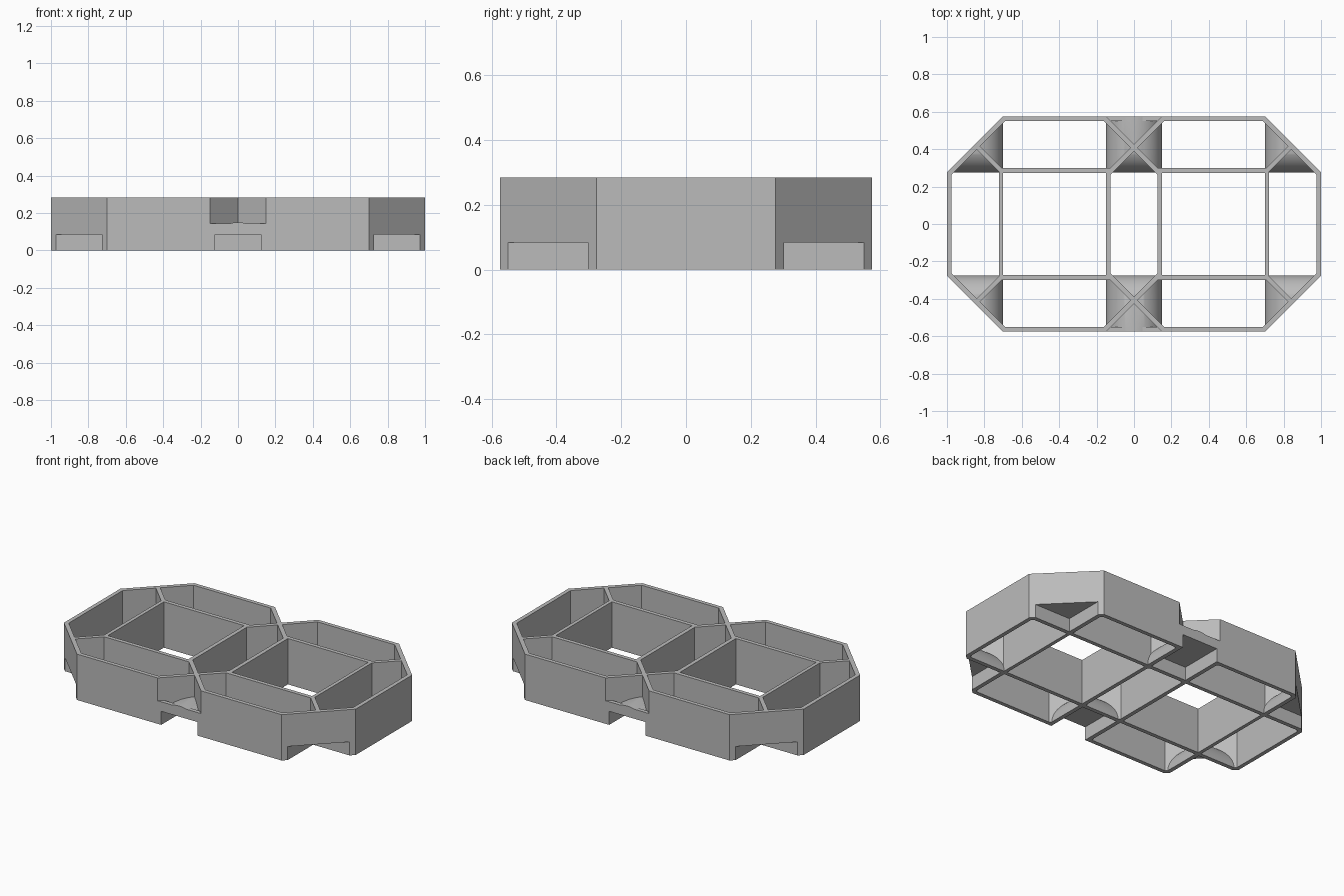
import bpy
import bmesh
import math
from mathutils import Matrix, Vector

if "Cube" in bpy.data.objects:
    bpy.data.objects.remove(bpy.data.objects["Cube"], do_unlink=True)

H = 0.284            # overall height
T = 0.025            # wall thickness
CX = 0.425           # centre of each octagon in x
A = 0.575            # octagon half width
S = 0.276            # half length of the octagon's straight sides
BAY = 0.425          # y centre of the bays
R = 0.15             # bay vault radius

grey = bpy.data.materials.new("plain grey")
grey.use_nodes = True
grey.diffuse_color = (0.5, 0.5, 0.5, 1)
grey.node_tree.nodes["Principled BSDF"].inputs["Base Color"].default_value = (0.5, 0.5, 0.5, 1)


def make(name, bm):
    bmesh.ops.recalc_face_normals(bm, faces=bm.faces)
    mesh = bpy.data.meshes.new(name)
    bm.to_mesh(mesh)
    bm.free()
    mesh.materials.append(grey)
    ob = bpy.data.objects.new(name, mesh)
    bpy.context.collection.objects.link(ob)
    return ob


def add_box(bm, lo, hi, turn=0.0):
    lo, hi = Vector(lo), Vector(hi)
    m = (Matrix.Translation((lo + hi) / 2) @ Matrix.Rotation(turn, 4, 'Z')
         @ Matrix.Diagonal((*(hi - lo), 1)))
    bmesh.ops.create_cube(bm, size=1, matrix=m)


def prism(name, points, direction):
    bm = bmesh.new()
    face = bm.faces.new([bm.verts.new(p) for p in points])
    ext = bmesh.ops.extrude_face_region(bm, geom=[face])
    moved = [g for g in ext["geom"] if isinstance(g, bmesh.types.BMVert)]
    bmesh.ops.translate(bm, verts=moved, vec=direction)
    return make(name, bm)


def combine(ob, other, operation, discard=False):
    mod = ob.modifiers.new("cut", 'BOOLEAN')
    mod.operation = operation
    mod.solver = 'EXACT'
    mod.object = other
    bpy.context.view_layer.objects.active = ob
    bpy.ops.object.modifier_apply(modifier=mod.name)
    if discard:
        bpy.data.objects.remove(other, do_unlink=True)


def octagon(cx, scale=1.0):
    a, s = A * scale, S * scale
    corners = [(a, -s), (a, s), (s, a), (-s, a), (-a, s), (-a, -s), (-s, -a), (s, -a)]
    return [(cx + x, y) for x, y in corners]


# Cutters for the low openings under the six bays
bays = [(x, side) for x in (-1 + R, 0, 1 - R) for side in (-1, 1)]
bm = bmesh.new()
for x, side in bays:
    y0, y1 = sorted((side * (BAY - 0.124), side * (BAY + 0.3)))
    add_box(bm, (x - 0.124, y0, -0.1), (x + 0.124, y1, 0.084))
openings = make("opening_cutter", bm)

# Two overlapping octagonal rings
for label, side in (("right", -1), ("left", 1)):
    bm = bmesh.new()
    loops = [[bm.verts.new((x, y, z)) for x, y in octagon(side * CX, k)]
             for k, z in ((1, 0), (1, H), (1 - T / A, H), (1 - T / A, 0))]
    for j in range(4):
        p, q = loops[j], loops[(j + 1) % 4]
        for i in range(8):
            n = (i + 1) % 8
            bm.faces.new((p[i], p[n], q[n], q[i]))
    ring = make(label + "_octagon_wall", bm)
    combine(ring, openings, 'DIFFERENCE')

    # Inner partitions around the square cell
    bm = bmesh.new()
    for y in (-1, 1):
        y0, y1 = sorted((y * (S - 0.002), y * (S - 0.002 + T)))
        x0, x1 = sorted((side * 0.128, side * 0.715))
        add_box(bm, (x0, y0, 0), (x1, y1, H))
    x0, x1 = sorted((side * 0.7, side * 0.722))
    add_box(bm, (x0, -S - 0.01, 0), (x1, S + 0.01, H))
    make(label + "_partitions", bm)

    # Radial ribs from the square cell to the slanted walls
    bm = bmesh.new()
    for y in (-1, 1):
        c = Vector((side * 0.777, y * 0.351, H / 2))
        half = Vector((0.1, T / 2, H / 2))
        add_box(bm, c - half, c + half, math.radians(45 * side * y))
    ribs = make(label + "_corner_ribs", bm)
    combine(ribs, openings, 'DIFFERENCE')

# Rounded vault over each bay, curving down towards the cells
N = 40
for x, side in bays:
    arc = [(R * math.cos(math.pi * i / N), R * math.sin(math.pi * i / N)) for i in range(N + 1)]
    vault = prism("bay_vault", [(x + u, side * (BAY - 0.2), v) for u, v in arc],
                  (0, side * (0.2 + R), 0))
    quarter = arc[N // 2:] + [(0.3, 0), (0.3, R)]
    cross = prism("cross_vault", [(x - 0.3, side * (BAY + u), v) for u, v in quarter],
                  (0.6, 0, 0))
    combine(vault, cross, 'INTERSECT', True)
    if x:
        pts = octagon(math.copysign(CX, x))
        clip = prism("clip", [(px, py, -0.1) for px, py in pts], (0, 0, 1))
        combine(vault, clip, 'INTERSECT', True)
    combine(vault, openings, 'DIFFERENCE')
    bpy.ops.object.select_all(action='DESELECT')
    vault.select_set(True)
    bpy.context.view_layer.objects.active = vault
    bpy.ops.object.shade_smooth_by_angle(angle=math.radians(25))

# Low sills closing the waist, front and back
for label, side in (("front", -1), ("back", 1)):
    bm = bmesh.new()
    y0, y1 = sorted((side * (A - T), side * A))
    add_box(bm, (-R, y0, 0), (R, y1, 0.143))
    sill = make(label + "_sill", bm)
    combine(sill, openings, 'DIFFERENCE')

bpy.data.objects.remove(openings, do_unlink=True)
